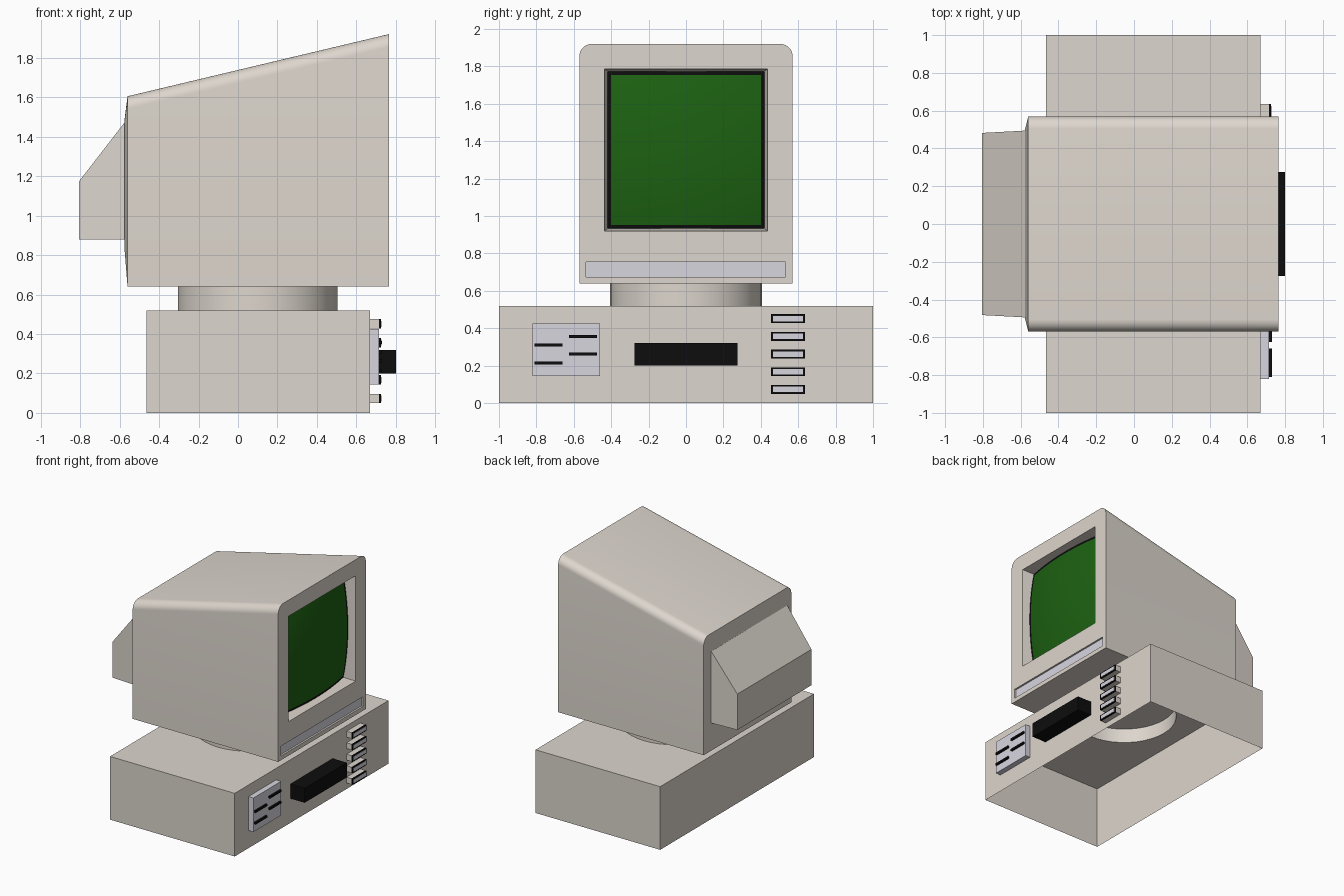
import bpy, bmesh, math

if "Cube" in bpy.data.objects:
    bpy.data.objects.remove(bpy.data.objects["Cube"])

def material(name, rgb):
    m = bpy.data.materials.new(name)
    m.diffuse_color = (*rgb, 1)
    m.use_nodes = True
    m.node_tree.nodes["Principled BSDF"].inputs["Base Color"].default_value = m.diffuse_color
    return m

BEIGE = material("beige", (0.72, 0.67, 0.61))
BLACK = material("black", (0.004, 0.004, 0.004))
GREEN = material("green", (0.012, 0.12, 0.006))
LILAC = material("lilac", (0.69, 0.67, 0.74))

def finish(bm, name, mats, smooth=False, recalc=True):
    if recalc:
        bmesh.ops.recalc_face_normals(bm, faces=bm.faces[:])
    me = bpy.data.meshes.new(name)
    bm.to_mesh(me)
    bm.free()
    ob = bpy.data.objects.new(name, me)
    bpy.context.collection.objects.link(ob)
    for m in mats:
        me.materials.append(m)
    if smooth:
        bpy.ops.object.select_all(action='DESELECT')
        ob.select_set(True)
        bpy.context.view_layer.objects.active = ob
        bpy.ops.object.shade_smooth_by_angle(angle=math.radians(35))
    return ob

def box(name, x, y, z, mat):
    bm = bmesh.new()
    bmesh.ops.create_cube(bm, size=1)
    for v in bm.verts:
        v.co = [(a + b) / 2 + c * (b - a) for (a, b), c in zip((x, y, z), v.co)]
    return finish(bm, name, [mat])

def loop(bm, pts):
    return [bm.verts.new(p) for p in pts]

def ring_edges(bm, vs):
    return [bm.edges.get((a, b)) or bm.edges.new((a, b))
            for a, b in zip(vs, vs[1:] + vs[:1])]

def bridge(bm, a, b):
    n = len(a)
    for i in range(n):
        j = (i + 1) % n
        bm.faces.new((a[i], a[j], b[j], b[i]))

def fill(bm, loops, normal):
    edges = [e for l in loops for e in ring_edges(bm, l)]
    bmesh.ops.triangle_fill(bm, edges=edges, use_beauty=True, normal=normal)

def rect(x, y0, y1, z0, z1):
    return [(x, y0, z0), (x, y1, z0), (x, y1, z1), (x, y0, z1)]

# Computer case: open underneath, round hole in the top for the swivel
bm = bmesh.new()
corners = [(-0.465, -1), (0.67, -1), (0.67, 1), (-0.465, 1)]
low = loop(bm, [(x, y, 0) for x, y in corners])
top = loop(bm, [(x, y, 0.52) for x, y in corners])
bridge(bm, low, top)
circle = [(0.1 + 0.405 * math.cos(i * math.tau / 40),
           0.405 * math.sin(i * math.tau / 40)) for i in range(40)]
fill(bm, [top, loop(bm, [(x, y, 0.52) for x, y in circle])], (0, 0, 1))
finish(bm, "computer_case", [BEIGE])

# Swivel collar
bm = bmesh.new()
bridge(bm, loop(bm, [(x, y, 0.52) for x, y in circle]),
       loop(bm, [(x, y, 0.64) for x, y in circle]))
finish(bm, "swivel_collar", [BEIGE], smooth=True)

# Monitor housing: sloped, round-shouldered shell with recessed openings
def outline(x, w, bottom, t, r=0.065, n=8):
    pts = [(x, -w, bottom), (x, w, bottom)]
    for side, start in ((1, 0), (-1, 90)):
        for i in range(n + 1):
            a = math.radians(start + 90 * i / n)
            pts.append((x, side * (w - r) + r * math.cos(a), t - r + r * math.sin(a)))
    return pts

bm = bmesh.new()
front = loop(bm, outline(0.765, 0.57, 0.64, 1.92))
back = loop(bm, outline(-0.56, 0.57, 0.64, 1.605))
bulge = loop(bm, outline(-0.576, 0.505, 0.84, 1.48, 0.03))
bridge(bm, front, back)
bridge(bm, back, bulge)
bm.faces.new(bulge)
opening = loop(bm, rect(0.765, -0.437, 0.437, 0.92, 1.787))
strip = loop(bm, rect(0.765, -0.535, 0.532, 0.675, 0.755))
fill(bm, [front, opening, strip], (1, 0, 0))
bridge(bm, opening, loop(bm, rect(0.665, -0.418, 0.418, 0.933, 1.773)))
strip_in = loop(bm, rect(0.75, -0.535, 0.532, 0.675, 0.755))
bridge(bm, strip, strip_in)
bm.faces.new(strip_in).material_index = 1
finish(bm, "monitor_housing", [BEIGE, LILAC], smooth=True)

# Bulging picture tube with a black border
bm = bmesh.new()
N = 16
steps = [-0.42] + [0.402 * (2 * i / N - 1) for i in range(N + 1)] + [0.42]
grid = [[bm.verts.new((0.75 - 0.238 * (y * y + z * z), y, 1.353 + z)) for y in steps]
        for z in steps]
last = len(steps) - 2
for i in range(last + 1):
    for j in range(last + 1):
        f = bm.faces.new((grid[i][j], grid[i][j + 1], grid[i + 1][j + 1], grid[i + 1][j]))
        f.material_index = int(i in (0, last) or j in (0, last))
finish(bm, "screen", [GREEN, BLACK], smooth=True, recalc=False)

# Rear tube cover with sloping top
bm = bmesh.new()
profile = [(-0.565, 0.88), (-0.805, 0.88), (-0.805, 1.175), (-0.565, 1.485)]
sides = [loop(bm, [(x, s * (0.482 if x < -0.7 else 0.495), z) for x, z in profile])
         for s in (-1, 1)]
bridge(bm, *sides)
for s in sides:
    bm.faces.new(s)
finish(bm, "rear_cover", [BEIGE])

# Drive panel with slots
box("drive_panel", (0.67, 0.715), (-0.82, -0.46), (0.145, 0.425), LILAC)
for y, z in ((-0.735, 0.31), (-0.735, 0.215), (-0.55, 0.357), (-0.55, 0.263)):
    box("drive_slot", (0.715, 0.73), (y - 0.075, y + 0.075), (z - 0.008, z + 0.008), BLACK)

# Central black block
box("front_block", (0.67, 0.80), (-0.275, 0.275), (0.2, 0.32), BLACK)

# Column of push buttons
for i in range(5):
    z = 0.073 + i * 0.0945
    box("button_body", (0.67, 0.714), (0.455, 0.635), (z - 0.024, z + 0.024), BEIGE)
    box("button_rim", (0.714, 0.725), (0.455, 0.635), (z - 0.024, z + 0.024), BLACK)
    box("button_face", (0.715, 0.727), (0.465, 0.625), (z - 0.015, z + 0.015), LILAC)
